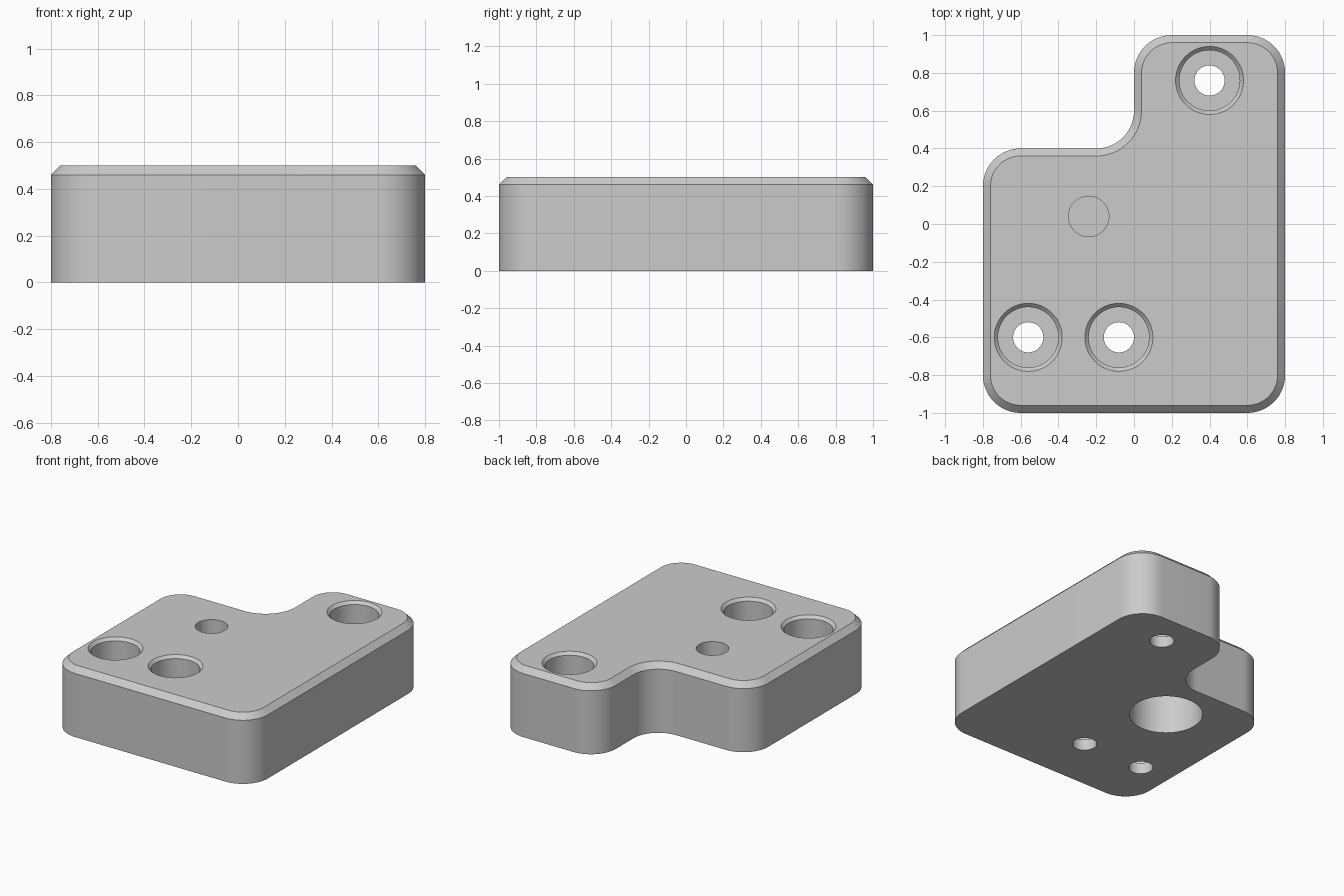
import bpy, bmesh, math

if "Cube" in bpy.data.objects:
    bpy.data.objects.remove(bpy.data.objects["Cube"])

STEPS = 16                      # segments per quarter-round corner
HEIGHT, CHAMFER = 0.5, 0.04

grey = bpy.data.materials.new("plain grey")
grey.diffuse_color = (0.6, 0.6, 0.6, 1)
grey.use_nodes = True
grey.node_tree.nodes["Principled BSDF"].inputs["Base Color"].default_value = grey.diffuse_color


def outline(inset):
    """Rounded L outline, moved inwards by inset."""
    # arc centre x, y, start angle, turn (+1 outer corner, -1 inner corner)
    arcs = [(-0.6, -0.8, 180, 1), (0.6, -0.8, 270, 1), (0.6, 0.8, 0, 1),
            (0.2, 0.8, 90, 1), (-0.2, 0.6, 0, -1), (-0.6, 0.2, 90, 1)]
    points = []
    for x, y, start, turn in arcs:
        r = 0.2 - inset * turn
        for i in range(STEPS + 1):
            a = math.radians(start + turn * 90 * i / STEPS)
            points.append((x + r * math.cos(a), y + r * math.sin(a)))
    return points


def circle(x, y, r, n=64):
    return [(x + r * math.cos(2 * math.pi * i / n),
             y + r * math.sin(2 * math.pi * i / n)) for i in range(n)]


def loft(name, sections):
    """Solid through stacked (z, outline) sections."""
    bm = bmesh.new()
    rings = [[bm.verts.new((x, y, z)) for x, y in pts] for z, pts in sections]
    n = len(rings[0])
    bm.faces.new(rings[0][::-1])
    bm.faces.new(rings[-1])
    for low, high in zip(rings, rings[1:]):
        for i in range(n):
            j = (i + 1) % n
            bm.faces.new((low[i], low[j], high[j], high[i]))
    mesh = bpy.data.meshes.new(name)
    bm.to_mesh(mesh)
    bm.free()
    mesh.materials.append(grey)
    obj = bpy.data.objects.new(name, mesh)
    bpy.context.collection.objects.link(obj)
    return obj


# Plate with chamfered top edge
plate = loft("mounting_plate", [(0, outline(0)),
                                (HEIGHT - CHAMFER, outline(0)),
                                (HEIGHT, outline(CHAMFER))])
cutters = []

# Three counterbored screw holes with a small lead-in chamfer
for x, y in [(-0.56, -0.6), (-0.08, -0.6), (0.4, 0.76)]:
    profile = [(-0.1, 0.08), (0.08, 0.08), (0.08, 0.16),
               (0.48, 0.16), (0.5, 0.18), (0.6, 0.18)]
    cutters.append(loft("screw_hole_cutter",
                        [(z, circle(x, y, r)) for z, r in profile]))

# Small blind hole above, wide pocket below, thin web between them
for name, low, high, r in [("top_hole_cutter", 0.35, 0.6, 0.107),
                           ("pocket_cutter", -0.1, 0.34, 0.24)]:
    pts = circle(-0.24, 0.04, r)
    cutters.append(loft(name, [(low, pts), (high, pts)]))

for cutter in cutters:
    cutter.hide_render = True
    mod = plate.modifiers.new("hole", 'BOOLEAN')
    mod.object, mod.operation, mod.solver = cutter, 'DIFFERENCE', 'EXACT'

# Bake the holes, drop the cutters and smooth the round walls
bpy.context.view_layer.objects.active = plate
plate.select_set(True)
for mod in list(plate.modifiers):
    bpy.ops.object.modifier_apply(modifier=mod.name)
for cutter in cutters:
    bpy.data.objects.remove(cutter)
bpy.ops.object.shade_smooth_by_angle(angle=math.radians(30))
